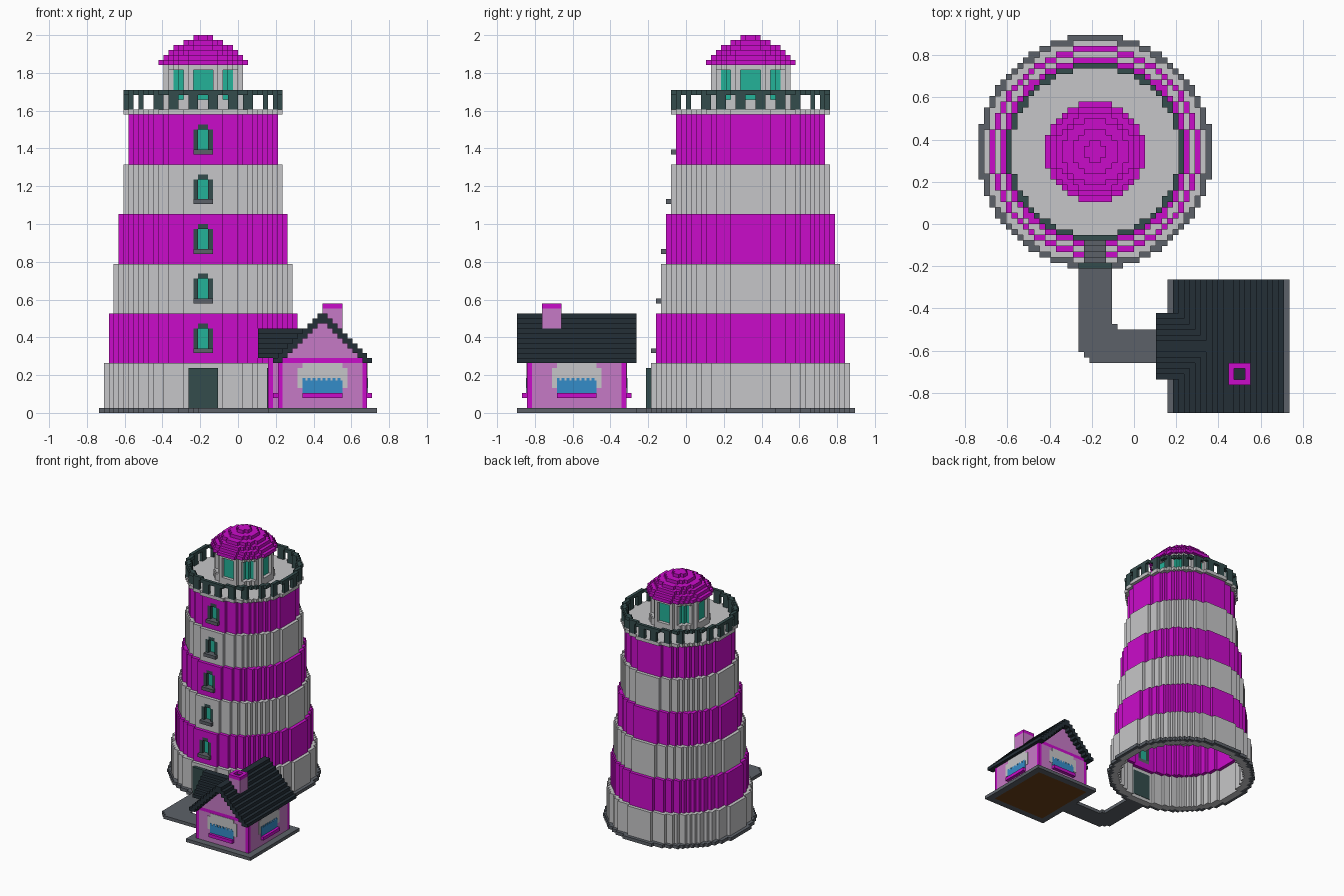
import bpy, bmesh, math

if "Cube" in bpy.data.objects:
    bpy.data.objects.remove(bpy.data.objects["Cube"], do_unlink=True)

V = 2 / 76            # block size
TX, TY = -7, 13       # tower centre, in blocks
HX, HY = 17, -22      # house centre, in blocks


def lin(c):
    c /= 255
    return c / 12.92 if c <= 0.04045 else ((c + 0.055) / 1.055) ** 2.4


def material(name, r, g, b):
    m = bpy.data.materials.new(name)
    col = (lin(r), lin(g), lin(b), 1)
    m.use_nodes = True
    m.diffuse_color = col
    m.node_tree.nodes["Principled BSDF"].inputs["Base Color"].default_value = col
    return m


WHITE = material("light grey", 198, 198, 200)
MAGENTA = material("magenta", 202, 12, 202)
PINK = material("pink", 198, 122, 198)
STONE = material("stone grey", 92, 97, 104)
SLATE = material("slate green", 52, 76, 76)
ROOF = material("roof black", 35, 46, 54)
TEAL = material("teal glass", 36, 178, 152)
BLUE = material("curtain blue", 52, 140, 200)
BROWN = material("floor brown", 108, 64, 24)


def finish(name, bm, mat):
    bmesh.ops.remove_doubles(bm, verts=bm.verts, dist=1e-5)
    me = bpy.data.meshes.new(name)
    bm.to_mesh(me)
    bm.free()
    me.materials.append(mat)
    ob = bpy.data.objects.new(name, me)
    bpy.context.collection.objects.link(ob)


def boxes(name, mat, items):
    """Boxes given by two opposite corners (x0, y0, z0, x1, y1, z1) in blocks."""
    bm = bmesh.new()
    for b in items:
        lo = [min(b[i], b[i + 3]) for i in range(3)]
        hi = [max(b[i], b[i + 3]) for i in range(3)]
        vs = bmesh.ops.create_cube(bm, size=1)["verts"]
        for v in vs:
            v.co = [(hi[i] if v.co[i] > 0 else lo[i]) * V for i in range(3)]
    finish(name, bm, mat)


def layers(name, mat, items):
    """Prisms of block cells: each item is (cells, z0, z1)."""
    bm = bmesh.new()

    def quad(*pts):
        bm.faces.new([bm.verts.new([c * V for c in p]) for p in pts])
    for cells, a, b in items:
        for x, y in cells:
            X, Y = x + 1, y + 1
            quad((x, y, b), (X, y, b), (X, Y, b), (x, Y, b))
            quad((x, y, a), (x, Y, a), (X, Y, a), (X, y, a))
            for n, p, q in (((x, y - 1), (x, y), (X, y)), ((X, y), (X, y), (X, Y)),
                            ((x, Y), (X, Y), (x, Y)), ((x - 1, y), (x, Y), (x, y))):
                if n not in cells:
                    quad((*p, a), (*q, a), (*q, b), (*p, b))
    finish(name, bm, mat)


def disk(r):
    return {(x + TX, y + TY) for x in range(-r, r) for y in range(-r, r)
            if (x + .5) ** 2 + (y + .5) ** 2 <= r * r}


def ring(r, t):
    return disk(r) - disk(r - t)


def rect(x0, y0, x1, y1):
    return {(x, y) for x in range(x0, x1) for y in range(y0, y1)}


# Tower base and six stepped bands, with a window in each upper band
layers("tower_base", STONE, [(ring(21, 1), 0, 1)])
layers("band_1", WHITE, [(ring(20, 2), 0, 10)])
for k in range(1, 6):
    r, z, f = 20 - k, 10 * k, TY - 20 + k
    wall = ring(r, 2)
    wide, narrow = rect(TX - 2, f, TX + 2, f + 2), rect(TX - 1, f, TX + 1, f + 2)
    layers(f"band_{k + 1}", MAGENTA if k % 2 else WHITE,
           [(wall, z, z + 2), (wall - wide, z + 2, z + 7),
            (wall - narrow, z + 7, z + 8), (wall, z + 8, z + 10)])
    boxes(f"window_frame_{k}", SLATE,
          [(TX - 2, f, z + 3, TX - 1, f + 2, z + 7), (TX + 1, f, z + 3, TX + 2, f + 2, z + 7),
           (TX - 1, f, z + 7, TX + 1, f + 2, z + 8)])
    boxes(f"window_glass_{k}", TEAL, [(TX - 1, f + 1, z + 3, TX + 1, f + 2, z + 7)])
    boxes(f"window_sill_{k}", STONE, [(TX - 2, f - 1, z + 2, TX + 2, f + 2, z + 3)])

boxes("tower_door", SLATE, [(TX - 3, -8, 1, TX + 3, -4.9, 9)])

# Gallery floor and railing
layers("gallery_floor", WHITE, [(disk(16), 60, 61)])
rail = ring(16, 1)
posts = {c for c in rail
         if (math.degrees(math.atan2(c[1] + .5 - TY, c[0] + .5 - TX)) / 15 + .25) % 1 >= .5}
layers("railing", SLATE, [(posts, 61, 64), (rail, 64, 65)])

# Lantern room: glass core behind pillars, then the stepped dome
layers("lantern_glass", TEAL, [(ring(7, 2), 61, 70)])
shell = ring(8, 1)
pillars = set()
for c in shell:
    lo, hi = sorted((abs(c[0] + .5 - TX), abs(c[1] + .5 - TY)))
    if 2 < lo < 4:
        pillars.add(c)
layers("lantern_walls", WHITE, [(shell, 61, 63), (pillars, 63, 69), (shell, 69, 70)])
layers("dome", MAGENTA, [(disk(r), 70 + i, 71 + i) for i, r in enumerate((9, 8, 7, 6, 4, 2))])

# Bent path and the house plinth
path = rect(-10, -25, -4, -7) | rect(-10, -25, 6, -19) | {(-4, -19)}
path -= {(-10, -25), (-9, -25), (-10, -24)}
layers("path", STONE, [(path, 0, 1)])
floor = rect(8, -32, 26, -12)
layers("house_plinth", STONE, [(rect(6, -34, 28, -10) - floor, 0, 1)])
layers("house_floor", BROWN, [(floor, 0, 1)])

# House walls with gables, corner posts and wall band
walls = [(9, -32, 1, 25, -12, 10), (8, -31, 1, 26, -13, 10)]
walls += [(HX - k - 1, -32, 11, HX + k + 1, -12, 18 - k) for k in range(7)]
boxes("house_walls", PINK, walls)
trim = [(x, y, 1, x + 1, y + 1, 10) for x in (8, 25) for y in (-32, -13)]
boxes("house_trim", MAGENTA, trim + [(8, -32, 10, 26, -12, 11)])

# Entrance wing
boxes("wing_walls", PINK,
      [(6, -26, 1, 8, -18, 11), (7, -27, 1, 8, -17, 11)] +
      [(6, HY - k - 1, 11, 9, HY + k + 1, 15 - k) for k in range(4)])
boxes("wing_trim", MAGENTA, [(6, -27, 1, 7, -26, 11), (6, -18, 1, 7, -17, 11)])
boxes("house_door", SLATE, [(5.8, HY - 2, 1, 6.5, HY + 2, 9)])

# Stepped roofs
main, wing = [], []
for k in range(10):
    for s in (-1, 1):
        main.append((HX + s * k, -34, max(10, 18 - k), HX + s * (k + 1), -10, 20 - k))
        if k < 6:
            wing.append((4, HY + s * k, max(11, 15 - k), 14 - k, HY + s * (k + 1), 17 - k))
boxes("main_roof", ROOF, main)
boxes("wing_roof", ROOF, wing)

# Chimney
boxes("chimney", PINK, [(17, -29, 15, 21, -25, 21)])
layers("chimney_rim", MAGENTA, [(rect(17, -29, 21, -25) - rect(18, -28, 20, -26), 21, 22)])
boxes("chimney_flue", ROOF, [(18, -28, 20.9, 20, -26, 21.2)])

# House windows on three sides: frame, scalloped curtain and sill
for side, (ox, oy, ux, uy) in {"front": (HX, -32, 1, 0), "back": (HX, -12, -1, 0),
                               "left": (26, HY, 0, 1)}.items():
    def plate(u0, z0, u1, z1, d):
        nx, ny = uy, -ux
        return (ox + ux * u0 - nx * .5, oy + uy * u0 - ny * .5, z0,
                ox + ux * u1 + nx * d, oy + uy * u1 + ny * d, z1)
    boxes(f"house_window_{side}", WHITE, [plate(-5, 5, 5, 9, .1), plate(-4, 4, 4, 10, .1)])
    boxes(f"house_curtain_{side}", BLUE, [plate(-4, 4, 4, 6.5, .2)] +
          [plate(u, 6.5, u + .6, 7, .2) for u in range(-4, 4)])
    boxes(f"house_sill_{side}", MAGENTA, [plate(-4, 3, 4, 4, 1)])
boxes("house_sill_right", MAGENTA, [(7, HY - 6, 3, 8, HY + 6, 4)])
